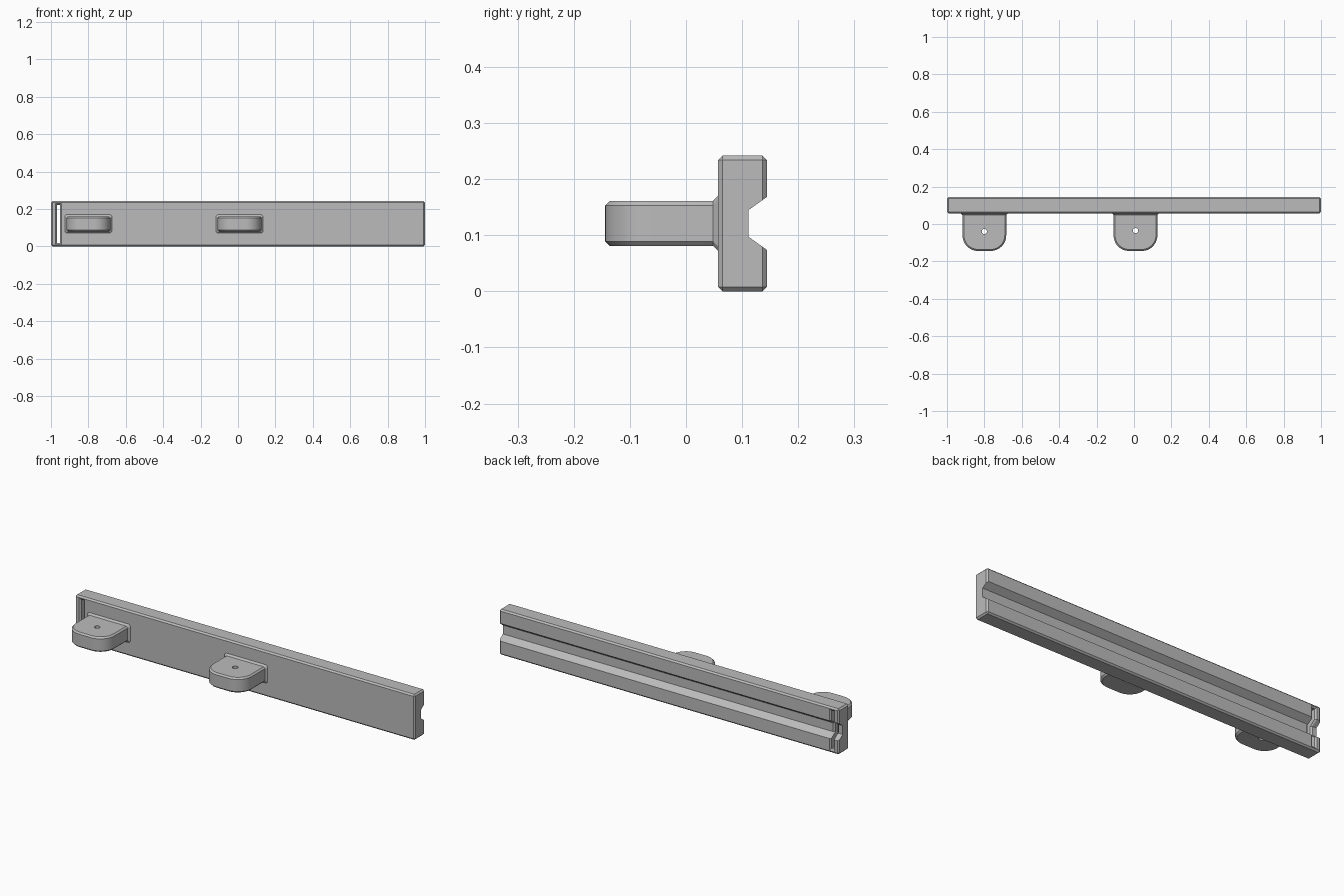
import bpy, bmesh, math

if "Cube" in bpy.data.objects:
    bpy.data.objects.remove(bpy.data.objects["Cube"])

CHAMFER = 0.008
BACK, FRONT = 0.144, 0.057       # rail faces in y
HEIGHT, MID = 0.242, 0.121       # rail height and its middle

grey = bpy.data.materials.new("plain_grey")
grey.use_nodes = True
grey.diffuse_color = (0.5, 0.5, 0.5, 1)
grey.node_tree.nodes["Principled BSDF"].inputs["Base Color"].default_value = (0.5, 0.5, 0.5, 1)


def finish(name, bm):
    bmesh.ops.recalc_face_normals(bm, faces=bm.faces)
    mesh = bpy.data.meshes.new(name)
    bm.to_mesh(mesh)
    bm.free()
    mesh.materials.append(grey)
    obj = bpy.data.objects.new(name, mesh)
    bpy.context.collection.objects.link(obj)
    return obj


def loft(name, rings):
    """Skin closed rings of equal length and cap both ends."""
    bm = bmesh.new()
    rows = [[bm.verts.new(p) for p in ring] for ring in rings]
    n = len(rows[0])
    for a, b in zip(rows, rows[1:]):
        for i in range(n):
            j = (i + 1) % n
            bm.faces.new((a[i], a[j], b[j], b[i]))
    bm.faces.new(rows[0])
    bm.faces.new(rows[-1])
    return finish(name, bm)


def select(obj):
    bpy.ops.object.select_all(action='DESELECT')
    obj.select_set(True)
    bpy.context.view_layer.objects.active = obj


def cut(obj, cutter):
    cutter.hide_render = True
    mod = obj.modifiers.new("cut", 'BOOLEAN')
    mod.operation, mod.solver, mod.object = 'DIFFERENCE', 'EXACT', cutter
    select(obj)
    bpy.ops.object.modifier_apply(modifier=mod.name)
    bpy.data.objects.remove(cutter)


# Rail: long chamfered bar
bm = bmesh.new()
bmesh.ops.create_cube(bm, size=1)
for v in bm.verts:
    v.co.x *= 2
    v.co.y = (FRONT + BACK) / 2 + v.co.y * (BACK - FRONT)
    v.co.z = MID + v.co.z * HEIGHT
bmesh.ops.bevel(bm, geom=list(bm.edges), offset=CHAMFER, segments=1, affect='EDGES')
rail = finish("rail", bm)

# Groove along the back, dipping slightly to chamfer the slot rim
SLOT_X, SLOT_W, SLOT_H = -0.96, 0.008, 0.1015


def groove_ring(x, dip):
    half = [(0.184, 0.077), (BACK, 0.047), (0.111, 0.0235)]
    pts = [(y, h) for y, h in half] + [(y, -h) for y, h in reversed(half)]
    return [(x, y - dip, MID + h) for y, h in pts]


stations = [(-1.1, 0), (SLOT_X - 0.016, 0), (SLOT_X - SLOT_W, CHAMFER),
            (SLOT_X + SLOT_W, CHAMFER), (SLOT_X + 0.016, 0), (1.1, 0)]
cut(rail, loft("groove_cutter", [groove_ring(x, d) for x, d in stations]))


# Upright slot near the right end, flared at both faces
def slot_ring(y, grow):
    w, h = SLOT_W + grow, SLOT_H + grow
    return [(SLOT_X + sx * w, y, MID + sz * h)
            for sx, sz in ((-1, -1), (1, -1), (1, 1), (-1, 1))]


cut(rail, loft("slot_cutter", [
    slot_ring(FRONT - 0.01, CHAMFER + 0.01), slot_ring(FRONT + CHAMFER, 0),
    slot_ring(BACK - CHAMFER, 0), slot_ring(BACK + 0.01, CHAMFER + 0.01)]))

# Tabs: round-cornered lugs with chamfered rims, a hole and a flared root
HALF_W, HALF_H, RADIUS, TIP = 0.117, 0.04, 0.083, -0.144


def tab_ring(cx, z, inset):
    r, c = RADIUS - inset, HALF_W - RADIUS
    pts = [(cx + HALF_W - inset, FRONT + 0.01, z)]
    for side, start in ((1, 0), (-1, 90)):
        for k in range(13):
            a = math.radians(start + 90 * k / 12)
            pts.append((cx + side * c + r * math.cos(a), TIP + RADIUS - r * math.sin(a), z))
    pts.append((cx - HALF_W + inset, FRONT + 0.01, z))
    return pts


def root_ring(cx, y, grow):
    w, h, c = HALF_W + grow, HALF_H + grow, CHAMFER
    corners = [(w, h - c), (w - c, h), (c - w, h), (-w, h - c),
               (-w, c - h), (c - w, -h), (w - c, -h), (w, c - h)]
    return [(cx + x, y, MID + z) for x, z in corners]


def hole_ring(cx, cy, z):
    turn = [math.tau * k / 24 for k in range(24)]
    return [(cx + 0.014 * math.cos(a), cy + 0.014 * math.sin(a), z) for a in turn]


for side, cx, hole_y in (("right", -0.8, -0.04), ("middle", 0.008, -0.035)):
    low, high = MID - HALF_H, MID + HALF_H
    tab = loft(side + "_tab", [
        tab_ring(cx, low, CHAMFER), tab_ring(cx, low + CHAMFER, 0),
        tab_ring(cx, high - CHAMFER, 0), tab_ring(cx, high, CHAMFER)])
    cut(tab, loft("hole_cutter", [hole_ring(cx, hole_y, 0), hole_ring(cx, hole_y, HEIGHT)]))
    select(tab)
    bpy.ops.object.shade_smooth_by_angle(angle=math.radians(30))
    loft(side + "_tab_root", [
        root_ring(cx, FRONT - 0.009, 0), root_ring(cx, FRONT, 0.009),
        root_ring(cx, FRONT + 0.005, 0.009)])
